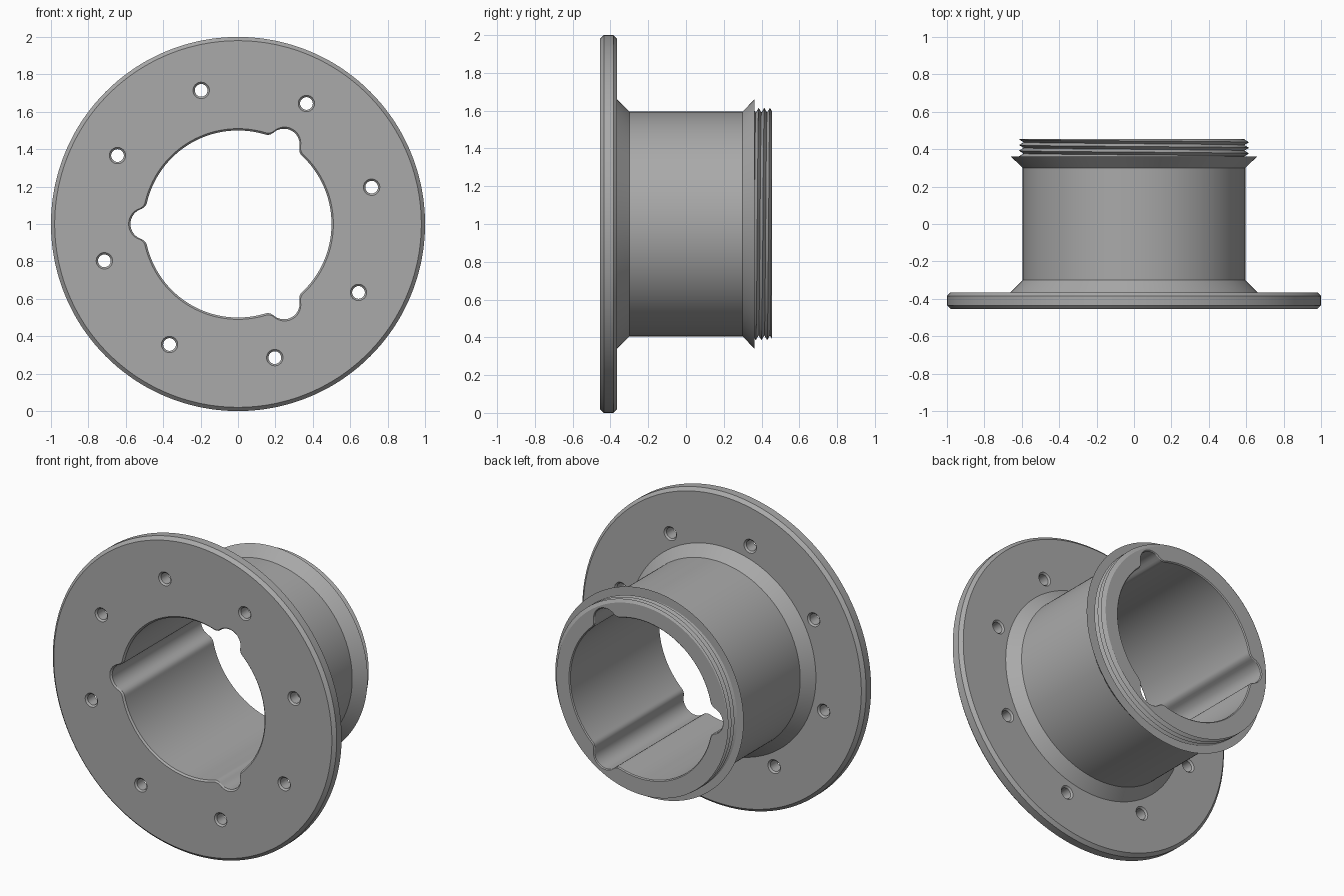
import bpy, bmesh, math
from math import pi, sin, cos, sqrt, ceil

cube = bpy.data.objects.get("Cube")
if cube:
    bpy.data.objects.remove(cube, do_unlink=True)

FRONT, BACK = -0.455, 0.455        # ends along y
PLATE = -0.365                     # rear face of the flange
THREAD = 0.362                     # where the thread begins
PITCH, ROOT, CREST = 0.03, 0.59, 0.615
BORE, LOBE_C, LOBE_R, FILLET = 0.5, 0.49, 0.085, 0.045

# Fillet circle touching both the bore and a lobe
FIL_C = BORE + FILLET
FIL_A = math.acos((FIL_C**2 + LOBE_C**2 - (LOBE_R + FILLET)**2) / (2 * FIL_C * LOBE_C))
k = LOBE_R / (LOBE_R + FILLET)
JOIN_A = math.atan2(k * FIL_C * sin(FIL_A), LOBE_C + k * (FIL_C * cos(FIL_A) - LOBE_C))


def bore_radius(a):
    """Round bore with three filleted lobes."""
    t = abs((a - pi / 3 + pi / 3) % (2 * pi / 3) - pi / 3)
    if t >= FIL_A:
        return BORE
    if t > JOIN_A:
        d = FIL_A - t
        return FIL_C * cos(d) - sqrt(max(0, FILLET**2 - (FIL_C * sin(d))**2))
    return LOBE_C * cos(t) + sqrt(LOBE_R**2 - (LOBE_C * sin(t))**2)


def ring(r, y):
    return lambda a: (r, y)


def bore_ring(extra, y):
    return lambda a: (bore_radius(a) + extra, y)


def thread_ring(j):
    """Half-pitch row of the helical thread, trimmed to its collar."""
    def at(a):
        y = THREAD + (j / 2 + a / (2 * pi)) * PITCH
        y = min(max(y, THREAD), BACK)
        phase = ((y - THREAD) / PITCH - a / (2 * pi)) % 1
        return ROOT + (CREST - ROOT) * (1 - abs(2 * phase - 1)), y
    return at


def lathe(bm, rings, segs, cx=0.0, cz=1.0, capped=False):
    """Sweep rings about the y axis; closed profile unless capped."""
    cols = []
    for i in range(segs + 1):
        a = 2 * pi * i / segs
        col = []
        for f in rings:
            r, y = f(a)
            col.append(bm.verts.new((cx + r * cos(a), y, cz + r * sin(a))))
        cols.append(col)
    n = len(rings)
    for c0, c1 in zip(cols, cols[1:]):
        for j in range(n - 1 if capped else n):
            m = (j + 1) % n
            bm.faces.new((c0[j], c0[m], c1[m], c1[j]))
    if capped:
        bm.faces.new([c[0] for c in cols[:-1]])
        bm.faces.new([c[-1] for c in cols[:-1]])


def finish(bm, name):
    bmesh.ops.remove_doubles(bm, verts=bm.verts, dist=0.00002)
    bmesh.ops.recalc_face_normals(bm, faces=bm.faces)
    mesh = bpy.data.meshes.new(name)
    bm.to_mesh(mesh)
    bm.free()
    ob = bpy.data.objects.new(name, mesh)
    bpy.context.collection.objects.link(ob)
    return ob


grey = bpy.data.materials.new("plain grey")
grey.use_nodes = True
colour = (0.4, 0.4, 0.4, 1)
grey.diffuse_color = colour
grey.node_tree.nodes["Principled BSDF"].inputs["Base Color"].default_value = colour

# Flange, sleeve with flared ends, threaded collar and lobed bore
rows = ceil((BACK - THREAD) / (PITCH / 2))
edge, lip = 0.02, 0.01
rings = [bore_ring(lip, FRONT), ring(1 - edge, FRONT), ring(1, FRONT + edge),
         ring(1, PLATE - edge), ring(1 - edge, PLATE), ring(0.66, PLATE),
         ring(0.595, -0.3), ring(0.595, 0.3), ring(0.66, THREAD)]
rings += [thread_ring(j) for j in range(-2, rows + 1)]
rings += [bore_ring(0.006, BACK), bore_ring(0, BACK - 0.006), bore_ring(0, FRONT + lip)]
bm = bmesh.new()
lathe(bm, rings, 360)
body = finish(bm, "flanged_sleeve")
body.data.materials.append(grey)

# Eight chamfered bolt holes
bm = bmesh.new()
hole, rim, over = 0.034, 0.01, 0.02
profile = [ring(hole + rim + over, FRONT - over), ring(hole, FRONT + rim),
           ring(hole, PLATE - rim), ring(hole + rim + over, PLATE + over)]
for i in range(8):
    a = math.radians(15.4 + 45 * i)
    lathe(bm, profile, 32, 0.741 * cos(a), 1 + 0.741 * sin(a), capped=True)
cutter = finish(bm, "bolt_hole_cutter")
cutter.hide_render = True

bpy.ops.object.select_all(action="DESELECT")
bpy.context.view_layer.objects.active = body
body.select_set(True)
cut = body.modifiers.new("bolt_holes", "BOOLEAN")
cut.operation, cut.solver, cut.object = "DIFFERENCE", "EXACT", cutter
bpy.ops.object.modifier_apply(modifier=cut.name)
bpy.data.objects.remove(cutter, do_unlink=True)
bpy.ops.object.shade_smooth_by_angle(angle=math.radians(25))
